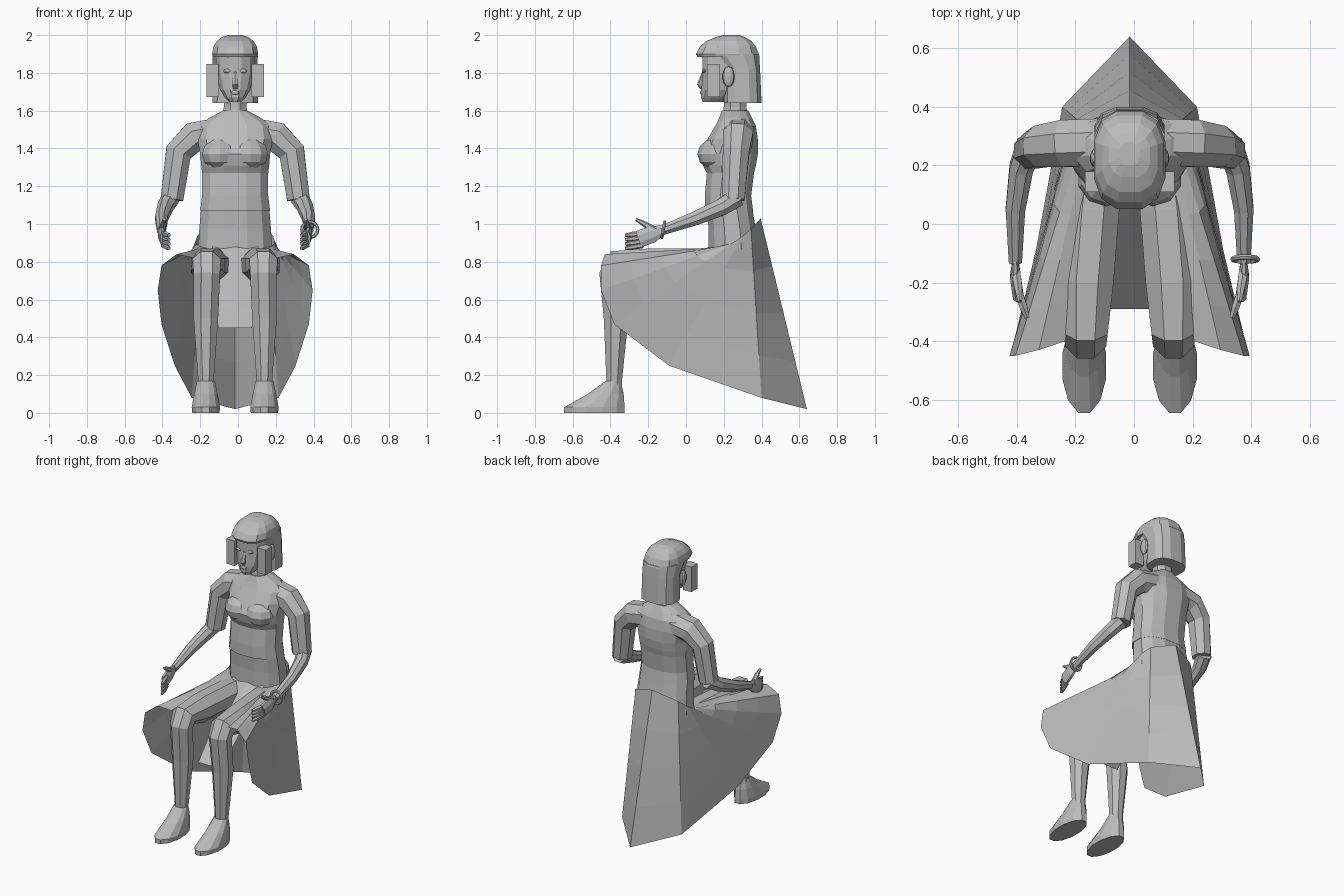
import bpy, bmesh, math
from mathutils import Vector

cube = bpy.data.objects.get("Cube")
if cube:
    bpy.data.objects.remove(cube, do_unlink=True)

BODY_CENTRE = Vector((-.015, 0, 0))
SHADE = .5
grey = bpy.data.materials.new("plain_grey")
grey.use_nodes = True
colour = (SHADE, SHADE, SHADE, 1)
grey.diffuse_color = colour
grey.node_tree.nodes["Principled BSDF"].inputs["Base Color"].default_value = colour


def finish(name, bm, mirror=False):
    """Turn a bmesh into a named object, optionally mirrored across the body."""
    bmesh.ops.recalc_face_normals(bm, faces=bm.faces)
    mesh = bpy.data.meshes.new(name)
    bm.to_mesh(mesh)
    bm.free()
    mesh.materials.append(grey)
    obj = bpy.data.objects.new(name, mesh)
    obj.location = BODY_CENTRE
    bpy.context.collection.objects.link(obj)
    if mirror:
        obj.modifiers.new("Mirror", "MIRROR")
    return obj


def bridge(bm, lines, closed):
    """Join neighbouring lines of points with quads."""
    rows = [[bm.verts.new(point) for point in line] for line in lines]
    count = len(rows[0])
    for lower, upper in zip(rows, rows[1:]):
        for i in range(count if closed else count - 1):
            j = (i + 1) % count
            bm.faces.new((lower[i], lower[j], upper[j], upper[i]))
    if closed:
        bm.faces.new(rows[0])
        bm.faces.new(rows[-1])


def circle(sides, roundness=1):
    """Polygon touching the unit square; low roundness makes it boxier."""
    grow = 1 / math.cos(math.pi / sides) ** roundness
    for i in range(sides):
        angle = (i + .5) * math.tau / sides
        yield [math.copysign(abs(v) ** roundness, v) * grow
               for v in (math.cos(angle), math.sin(angle))]


def stack(name, levels, sides=12, roundness=1, x=0, mirror=False):
    """Upright body from levels of (height, half width, front, back)."""
    bm = bmesh.new()
    rings = []
    for height, width, front, back in levels:
        middle, depth = (front + back) / 2, (back - front) / 2
        rings.append([(x + c * width, middle + s * depth, height)
                      for c, s in circle(sides, roundness)])
    bridge(bm, rings, closed=True)
    return finish(name, bm, mirror)


def tube(name, stations, sides=8, side_axis=Vector((1, 0, 0)), flatten=1, mirror=True):
    """Limb through stations of (x, y, z, radius)."""
    bm = bmesh.new()
    points = [Vector(station[:3]) for station in stations]
    last = len(points) - 1
    rings = []
    for i, point in enumerate(points):
        radius = stations[i][3]
        before = (point - points[max(i - 1, 0)]).normalized()
        after = (points[min(i + 1, last)] - point).normalized()
        along = (before + after).normalized()
        u = (side_axis - along * side_axis.dot(along)).normalized()
        v = along.cross(u)
        rings.append([point + (u * c * flatten + v * s) * radius for c, s in circle(sides)])
    bridge(bm, rings, closed=True)
    return finish(name, bm, mirror)


def cloth(name, top_edge, hem, steps=4):
    """Open sheet hanging from a top edge to a hem, mirrored."""
    bm = bmesh.new()
    columns = []
    for top, bottom in zip(top_edge, hem):
        top, bottom = Vector(top), Vector(bottom)
        columns.append([top.lerp(bottom, k / steps) for k in range(steps + 1)])
    bridge(bm, columns, closed=False)
    return finish(name, bm, mirror=True)


def ball(name, centre, radii, mirror=True):
    bm = bmesh.new()
    bmesh.ops.create_uvsphere(bm, u_segments=10, v_segments=6, radius=1)
    bmesh.ops.scale(bm, vec=radii, verts=bm.verts)
    bmesh.ops.translate(bm, vec=centre, verts=bm.verts)
    return finish(name, bm, mirror)


# Torso, shirt and neck
stack("hips", [(.76, .15, .16, .38), (.87, .195, .12, .38), (.97, .19, .12, .37),
               (1.09, .18, .11, .35)], roundness=.85)
stack("shirt", [(1.07, .185, .1, .355), (1.15, .175, .1, .345), (1.27, .175, .11, .36),
                (1.31, .18, .09, .37), (1.37, .185, .075, .38), (1.45, .2, .115, .38),
                (1.52, .19, .155, .37), (1.56, .14, .175, .35), (1.6, .065, .19, .33)],
      roundness=.85)
stack("neck", [(1.55, .07, .19, .33), (1.62, .06, .2, .32), (1.7, .06, .2, .32)], sides=8)
ball("bust", (.08, .16, 1.37), (.1, .1, .085))

# Arms
tube("sleeve", [(.1, .28, 1.48, .08), (.22, .275, 1.46, .08), (.3, .265, 1.38, .07),
                (.335, .25, 1.13, .06)], side_axis=Vector((0, 1, 0)))
tube("forearm", [(.34, .27, 1.14, .05), (.37, .19, 1.09, .045), (.39, .05, 1.03, .037),
                 (.39, -.13, .965, .025)], flatten=.9)

# Hands: palm, four closed fingers and a thumb
tube("palm", [(.39, -.12, .97, .025), (.39, -.18, .945, .045), (.38, -.25, .92, .045)],
     flatten=.4)
knuckle, fingertip = Vector((.38, -.23, .95)), Vector((.35, -.32, .94))
for i in range(4):
    drop = Vector((0, 0, i * .021))
    start, end = knuckle - drop, fingertip - drop * 1.1
    tube("finger", [(*start, .013), (*start.lerp(end, .6), .013), (*end, .008)], sides=6)
tube("thumb", [(.39, -.16, .965, .016), (.38, -.22, 1, .013), (.375, -.265, 1.025, .007)],
     sides=6)

# Bracelet on the left wrist
bpy.ops.mesh.primitive_torus_add(major_segments=16, minor_segments=6, major_radius=.042,
                                 minor_radius=.009, location=(.38, -.12, .97),
                                 rotation=(math.radians(80), 0, 0))
bracelet = bpy.context.object
bracelet.name = "bracelet"
bracelet.data.materials.append(grey)

# Legs and flat-soled feet
tube("leg", [(.1, .28, .78, .08), (.125, .05, .78, .09), (.145, -.2, .78, .09),
             (.15, -.36, .79, .075), (.15, -.39, .73, .07), (.155, -.37, .5, .065),
             (.155, -.38, .18, .042), (.155, -.38, .1, .04)])
stack("foot", [(0, .072, -.645, -.325), (.03, .075, -.645, -.325), (.1, .062, -.52, -.33),
               (.17, .047, -.425, -.345)], x=.155, mirror=True)

# Skirt: a sloping waistline flaring to a hem that rises towards the knees
hem = [(0, .64, .02), (.23, .4, .08), (.32, -.09, .25), (.39, -.38, .47), (.41, -.45, .65),
       (.39, -.45, .78), (.31, -.43, .84), (.22, -.4, .82)]
waist = []
for i in range(len(hem)):
    turn = 2.4 * math.sqrt(i / (len(hem) - 1))
    back = (1 + math.cos(turn)) / 2
    waist.append((.21 * math.sin(turn), .13 + .265 * back, .87 + .16 * back ** 2))
cloth("skirt", waist, hem)

# Panel sagging between the thighs
cloth("lap_panel", [(0, .13, .89), (.12, .14, .88)], [(0, -.29, .45), (.09, -.29, .45)])

# Head and face
stack("face", [(1.645, .03, .09, .2), (1.67, .055, .08, .24), (1.71, .08, .082, .29),
               (1.8, .102, .088, .33), (1.92, .102, .085, .34)], roundness=.85)
tube("nose", [(0, .1, 1.81, .01), (0, .075, 1.74, .015), (0, .088, 1.72, .012)], sides=6,
     mirror=False)
ball("lips", (0, .088, 1.695), (.028, .014, .013), mirror=False)
ball("eye", (.042, .095, 1.81), (.022, .012, .011))
ball("ear", (.118, .225, 1.78), (.018, .033, .055))

# Bobbed hair: cap with fringe, and the straight back
stack("hair_cap", [(1.885, .118, .06, .39), (1.9, .122, .052, .385), (1.94, .115, .075, .37),
                   (1.97, .095, .11, .345), (1.99, .07, .16, .31), (2, .035, .2, .28)],
      roundness=.75)
stack("hair_back", [(1.64, .12, .2, .4), (1.82, .118, .2, .392), (1.9, .12, .12, .387)],
      roundness=.75)

# Square side blocks beside the cheeks
bm = bmesh.new()
bmesh.ops.create_cube(bm, size=1)
bmesh.ops.scale(bm, vec=(.065, .07, .175), verts=bm.verts)
bmesh.ops.translate(bm, vec=(.12, .145, 1.76), verts=bm.verts)
finish("side_block", bm, mirror=True)
